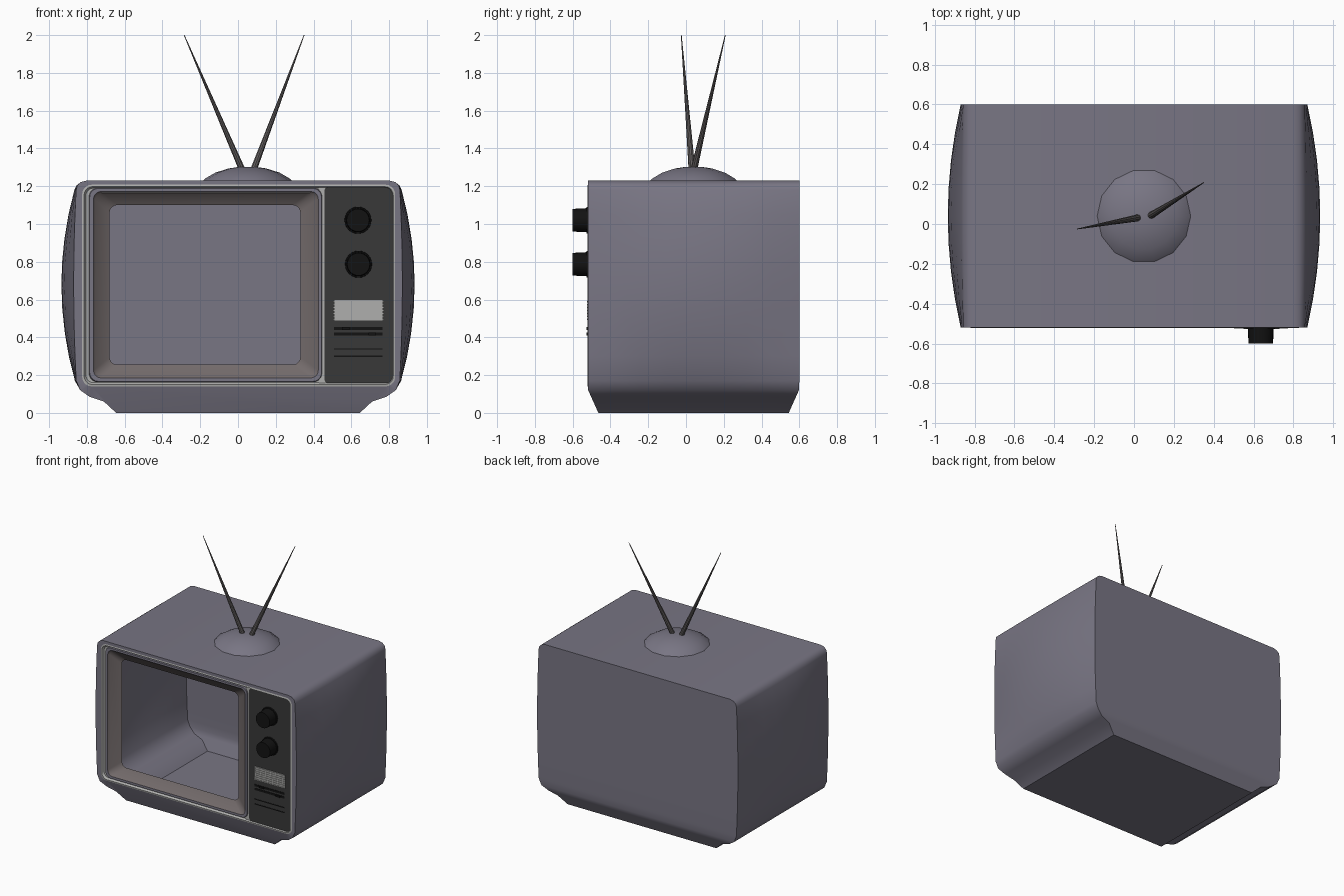
import bpy, bmesh, math
from mathutils import Vector

if "Cube" in bpy.data.objects:
    bpy.data.objects.remove(bpy.data.objects["Cube"])


def material(name, r, g, b):
    m = bpy.data.materials.new(name)
    m.diffuse_color = (r, g, b, 1)
    m.use_nodes = True
    m.node_tree.nodes["Principled BSDF"].inputs["Base Color"].default_value = m.diffuse_color
    return m


SHELL = material("shell_mauve", 0.19, 0.18, 0.23)
BEZEL = material("bezel_taupe", 0.17, 0.145, 0.145)
PANEL = material("panel_charcoal", 0.04, 0.04, 0.04)
BLACK = material("knob_black", 0.006, 0.006, 0.006)
LIGHT = material("trim_silver", 0.43, 0.43, 0.42)
METAL = material("antenna_metal", 0.12, 0.11, 0.11)


def finish(name, bm, mat, angle=35):
    bmesh.ops.recalc_face_normals(bm, faces=bm.faces)
    me = bpy.data.meshes.new(name)
    bm.to_mesh(me)
    bm.free()
    ob = bpy.data.objects.new(name, me)
    bpy.context.collection.objects.link(ob)
    me.materials.append(mat)
    bpy.ops.object.select_all(action='DESELECT')
    bpy.context.view_layer.objects.active = ob
    ob.select_set(True)
    bpy.ops.object.shade_smooth_by_angle(angle=math.radians(angle))
    return ob


def rect_points(x0, x1, z0, z1, r, y, n=5):
    pts = []
    corners = [(x1 - r, z1 - r), (x0 + r, z1 - r), (x0 + r, z0 + r), (x1 - r, z0 + r)]
    for k, (cx, cz) in enumerate(corners):
        for i in range(n + 1):
            a = math.pi / 2 * (k + i / n)
            pts.append((cx + r * math.cos(a), y, cz + r * math.sin(a)))
    return pts


def loft(bm, loops):
    rows = [[bm.verts.new(p) for p in loop] for loop in loops]
    n = len(rows[0])
    for a, b in zip(rows, rows[1:]):
        for i in range(n):
            j = (i + 1) % n
            bm.faces.new((a[i], a[j], b[j], b[i]))
    return rows


def ring(name, rects, mat, cap=False):
    bm = bmesh.new()
    rows = loft(bm, [rect_points(*r) for r in rects])
    if cap:
        bm.faces.new(rows[-1])
    return finish(name, bm, mat)


def box(name, x0, x1, y0, y1, z0, z1, mat):
    bm = bmesh.new()
    bmesh.ops.create_cube(bm, size=1)
    for v in bm.verts:
        v.co = ((x0 + x1) / 2 + v.co.x * (x1 - x0), (y0 + y1) / 2 + v.co.y * (y1 - y0),
                (z0 + z1) / 2 + v.co.z * (z1 - z0))
    return finish(name, bm, mat)


def rod(name, a, b, r1, r2, sides, mat):
    a, b = Vector(a), Vector(b)
    bm = bmesh.new()
    bmesh.ops.create_cone(bm, cap_ends=True, segments=sides, radius1=r1, radius2=r2,
                          depth=(b - a).length)
    q = Vector((0, 0, 1)).rotation_difference(b - a)
    for v in bm.verts:
        v.co = q @ v.co + (a + b) / 2
    return finish(name, bm, mat)


# Cabinet: bulging barrel sides, rounded shoulders, tapered foot
HALF = [(0.80, 1.23), (0.83, 1.223), (0.85, 1.205), (0.855, 1.18), (0.855, 1.05), (0.855, 0.92),
        (0.855, 0.80), (0.855, 0.68), (0.855, 0.55), (0.855, 0.42), (0.855, 0.30), (0.855, 0.17),
        (0.835, 0.12), (0.785, 0.085), (0.71, 0.06), (0.645, 0.0)]


def section(y):
    t = 1 - ((y - 0.04) / 0.56) ** 2
    right = []
    for x, z in HALF:
        w = max(0, 1 - ((z - 0.68) / 0.54) ** 2)
        taper = 1 - 0.1 * max(0, (0.125 - z) / 0.125)
        right.append((x + w * (0.015 + 0.065 * t), 0.04 + (y - 0.04) * taper, z))
    return right + [(-x, yy, z) for x, yy, z in reversed(right)]


HOLE = (-0.825, 0.832, 0.14, 1.208, 0.05, -0.52)
bm = bmesh.new()
rows = loft(bm, [section(-0.52 + 1.12 * i / 8) for i in range(9)])
back, front, n = rows[-1], rows[0], len(rows[0])
for i in range(n // 2 - 1):
    bm.faces.new((back[i], back[i + 1], back[n - 2 - i], back[n - 1 - i]))
hole = [bm.verts.new(p) for p in rect_points(*HOLE)]
edges = [bm.edges.new((hole[i - 1], hole[i])) for i in range(len(hole))]
edges += [bm.edges.get((front[i - 1], front[i])) for i in range(n)]
bmesh.ops.triangle_fill(bm, use_beauty=True, edges=edges, normal=(0, -1, 0))
finish("cabinet", bm, SHELL)

# Silver trim around the front, and divider
ring("front_trim", [HOLE, (-0.815, 0.822, 0.15, 1.198, 0.045, -0.522),
                    (-0.805, 0.815, 0.16, 1.19, 0.04, -0.508),
                    (-0.765, 0.80, 0.185, 1.165, 0.04, -0.508)], LIGHT)
box("divider", 0.43, 0.462, -0.512, -0.49, 0.155, 1.195, LIGHT)

# Screen surround: raised rim and sloped bezel around the open screen
ring("screen_rim", [(-0.79, 0.447, 0.162, 1.193, 0.05, -0.506),
                    (-0.785, 0.442, 0.167, 1.188, 0.045, -0.52),
                    (-0.765, 0.425, 0.185, 1.172, 0.04, -0.52)], SHELL)
ring("screen_bezel", [(-0.765, 0.425, 0.185, 1.172, 0.04, -0.52),
                      (-0.755, 0.412, 0.195, 1.165, 0.04, -0.505),
                      (-0.68, 0.33, 0.255, 1.10, 0.04, -0.465)], BEZEL)

# Control panel
ring("control_panel", [(0.458, 0.82, 0.157, 1.195, 0.02, -0.49),
                       (0.458, 0.82, 0.157, 1.195, 0.02, -0.516)], PANEL, cap=True)

# Knobs with flanges
for i, (x, z) in enumerate([(0.635, 1.02), (0.638, 0.787)]):
    rod(f"knob_flange_{i}", (x, -0.51, z), (x, -0.526, z), 0.072, 0.070, 24, BLACK)
    rod(f"knob_{i}", (x, -0.52, z), (x, -0.60, z), 0.064, 0.060, 24, BLACK)

# Speaker grille
box("grille_back", 0.512, 0.765, -0.52, -0.51, 0.49, 0.597, LIGHT)
for i in range(7):
    z = 0.491 + i * 0.0155
    box(f"grille_slat_{i}", 0.503, 0.773, -0.524, -0.512, z, z + 0.009, LIGHT)

# Slider tracks, slider tabs and vents
for i, z in enumerate([0.447, 0.418, 0.338, 0.300]):
    h = 0.008 if i < 2 else 0.003
    box(f"slot_{i}", 0.508, 0.765, -0.519, -0.51, z - h, z + h, BLACK)
for i, (x, z) in enumerate([(0.57, 0.447), (0.71, 0.418)]):
    box(f"slider_{i}", x - 0.02, x + 0.02, -0.527, -0.515, z - 0.007, z + 0.007, BLACK)

# Antenna dome
bm = bmesh.new()
prof = [(0.24, 1.225), (0.225, 1.24), (0.17, 1.272), (0.10, 1.294), (0.04, 1.303)]
rows = loft(bm, [[(0.05 + r * math.cos(k * math.pi / 7), 0.04 + r * math.sin(k * math.pi / 7), z)
                  for k in range(14)] for r, z in prof])
bm.faces.new(rows[-1])
finish("antenna_dome", bm, SHELL)

# Rabbit-ear antennas
rod("antenna_left", (0.025, 0.032, 1.28), (-0.285, -0.025, 2.0), 0.018, 0.002, 10, METAL)
rod("antenna_right", (0.08, 0.04, 1.28), (0.35, 0.208, 2.0), 0.018, 0.002, 10, METAL)
